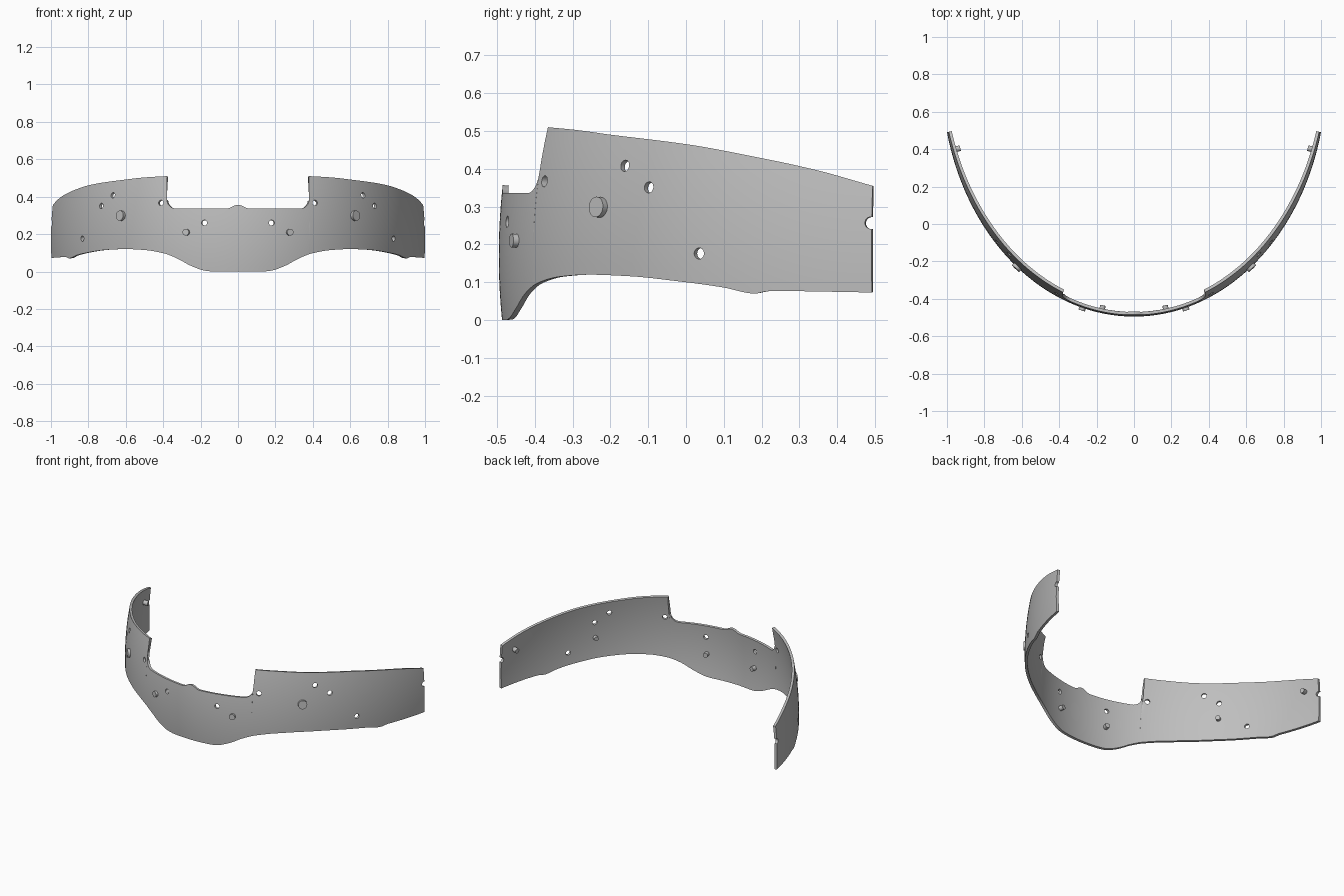
import bpy, bmesh, math
from mathutils import Vector, Matrix

cube = bpy.data.objects.get("Cube")
if cube:
    bpy.data.objects.remove(cube)

grey = bpy.data.materials.new("plain grey")
grey.use_nodes = True
colour = (0.52, 0.52, 0.52, 1)
grey.diffuse_color = colour
grey.node_tree.nodes["Principled BSDF"].inputs["Base Color"].default_value = colour

# Plan ellipse, wall thickness, end angle and slot edge angle
A, B, CY = 1.028, 1.283, 0.788
THICK, END, SLOT = 0.016, 1.337, 0.379

TOP = [(SLOT, .51), (.515, .503), (.663, .49), (.894, .465),
       (1.087, .428), (1.219, .395), (END, .355)]
BOTTOM = [(0, 0), (.127, 0), (.17, .004), (.246, .03), (.327, .072), (.4, .098),
          (.508, .115), (.623, .12), (.75, .116), (.909, .1), (1.004, .086),
          (1.077, .07), (1.113, .077), (END, .073)]


def curve(pts, t):
    """Smooth cubic through the points, flat at local extremes."""
    def slope(i):
        if i == 0 or i == len(pts) - 1:
            i0 = min(i, len(pts) - 2)
            return (pts[i0 + 1][1] - pts[i0][1]) / (pts[i0 + 1][0] - pts[i0][0])
        (a, p), (b, q), (c, r) = pts[i - 1:i + 2]
        m, n = (q - p) / (b - a), (r - q) / (c - b)
        return 2 * m * n / (m + n) if m * n > 0 else 0
    i = 0
    while i < len(pts) - 2 and t > pts[i + 1][0]:
        i += 1
    (a, p), (b, q) = pts[i], pts[i + 1]
    h, u = b - a, (t - a) / (b - a)
    return (p * (1 + 2 * u) * (1 - u) ** 2 + q * u * u * (3 - 2 * u)
            + h * slope(i) * u * (1 - u) ** 2 - h * slope(i + 1) * u * u * (1 - u))


def top_edge(t):
    if t > SLOT:
        return curve(TOP, t)
    z = 0.336
    if t < 0.06:                                   # small centre bump
        z += 0.021 * math.cos(t / 0.06 * math.pi / 2) ** 2
    if t > SLOT - 0.05:                            # rounded slot corner
        u = (t - SLOT + 0.05) / 0.05
        z += 0.05 * (1 - math.sqrt(max(0, 1 - u * u)))
    return z


def surface(t, z):
    """Point on the outer face, which bulges gently with height."""
    d = 0.3 * (z - 0.17) ** 2
    w = min(1, max(0, (0.65 - abs(t)) / 0.25))
    s = math.sin(t) * A / (A - d * w)
    return Vector(((A - d) * s, CY - (B - d) * math.sqrt(1 - s * s), z))


def new_object(name, bm):
    mesh = bpy.data.meshes.new(name)
    bm.to_mesh(mesh)
    bm.free()
    mesh.materials.append(grey)
    ob = bpy.data.objects.new(name, mesh)
    bpy.context.collection.objects.link(ob)
    return ob


def add_cylinder(bm, x, z, radius, near, far, side):
    """Cylinder along the wall normal, from depth near to far."""
    t = math.asin(x / A) * side
    p, e = surface(t, z), 0.002
    n = (surface(t + e, z) - surface(t - e, z)).cross(
        surface(t, z + e) - surface(t, z - e)).normalized()
    rot = n.to_track_quat('Z', 'Y').to_matrix().to_4x4()
    bmesh.ops.create_cone(bm, cap_ends=True, segments=24, radius1=radius,
                          radius2=radius, depth=far - near,
                          matrix=Matrix.Translation(p + n * (near + far) / 2) @ rot)


# Curved band
ROWS = 14
half = [END * i / 90 for i in range(1, 91) if abs(END * i / 90 - SLOT) > 0.004]
half += [SLOT - 0.05 + 0.05 * math.sin(i * math.pi / 20) for i in range(11)]
half += [SLOT + 0.0005]
half = sorted(set(half))
angles = [-t for t in reversed(half)] + [0] + half
bm = bmesh.new()
columns = []
for t in angles:
    lo, hi = curve(BOTTOM, abs(t)), top_edge(abs(t))
    columns.append([bm.verts.new(surface(t, lo + (hi - lo) * j / ROWS))
                    for j in range(ROWS + 1)])
for a, b in zip(columns, columns[1:]):
    for j in range(ROWS):
        bm.faces.new((a[j], b[j], b[j + 1], a[j + 1]))
band = new_object("curved_band", bm)
shell = band.modifiers.new("thickness", 'SOLIDIFY')
shell.thickness = THICK
shell.offset = -1

# Cutters for the holes and end notches
bm = bmesh.new()
for side in (-1, 1):
    for x, z in ((.18, .26), (.412, .367), (.68, .408), (.738, .351), (.832, .176)):
        add_cylinder(bm, x, z, 0.015, -0.05, 0.03, side)
    add_cylinder(bm, 0.9995, 0.257, 0.016, -0.05, 0.03, side)
cutter = new_object("hole_cutter", bm)
cutter.hide_render = True
cut = band.modifiers.new("holes", 'BOOLEAN')
cut.object = cutter
cut.operation = 'DIFFERENCE'
cut.solver = 'EXACT'

# Pegs: x, z, radius, inner depth, outer depth
pegs = {
    "front_outer_peg": (.275, .21, .018, -.01, .015),
    "large_outer_peg": (.625, .298, .027, -.01, .016),
    "front_inner_peg": (.175, .15, .015, -.042, -.008),
    "side_inner_peg": (.735, .25, .014, -.038, -.008),
    "rear_inner_peg": (.978, .3, .015, -.045, -.008),
}
parts = [band]
for name, spec in pegs.items():
    for side, label in ((-1, "right"), (1, "left")):
        bm = bmesh.new()
        add_cylinder(bm, *spec, side)
        parts.append(new_object(label + "_" + name, bm))

# Bake the modifiers, then smooth with sharp edges kept
bpy.ops.object.select_all(action='DESELECT')
for ob in parts:
    ob.select_set(True)
bpy.context.view_layer.objects.active = band
bpy.ops.object.convert(target='MESH')
bpy.ops.object.shade_smooth_by_angle(angle=math.radians(35))
bpy.data.objects.remove(cutter)
